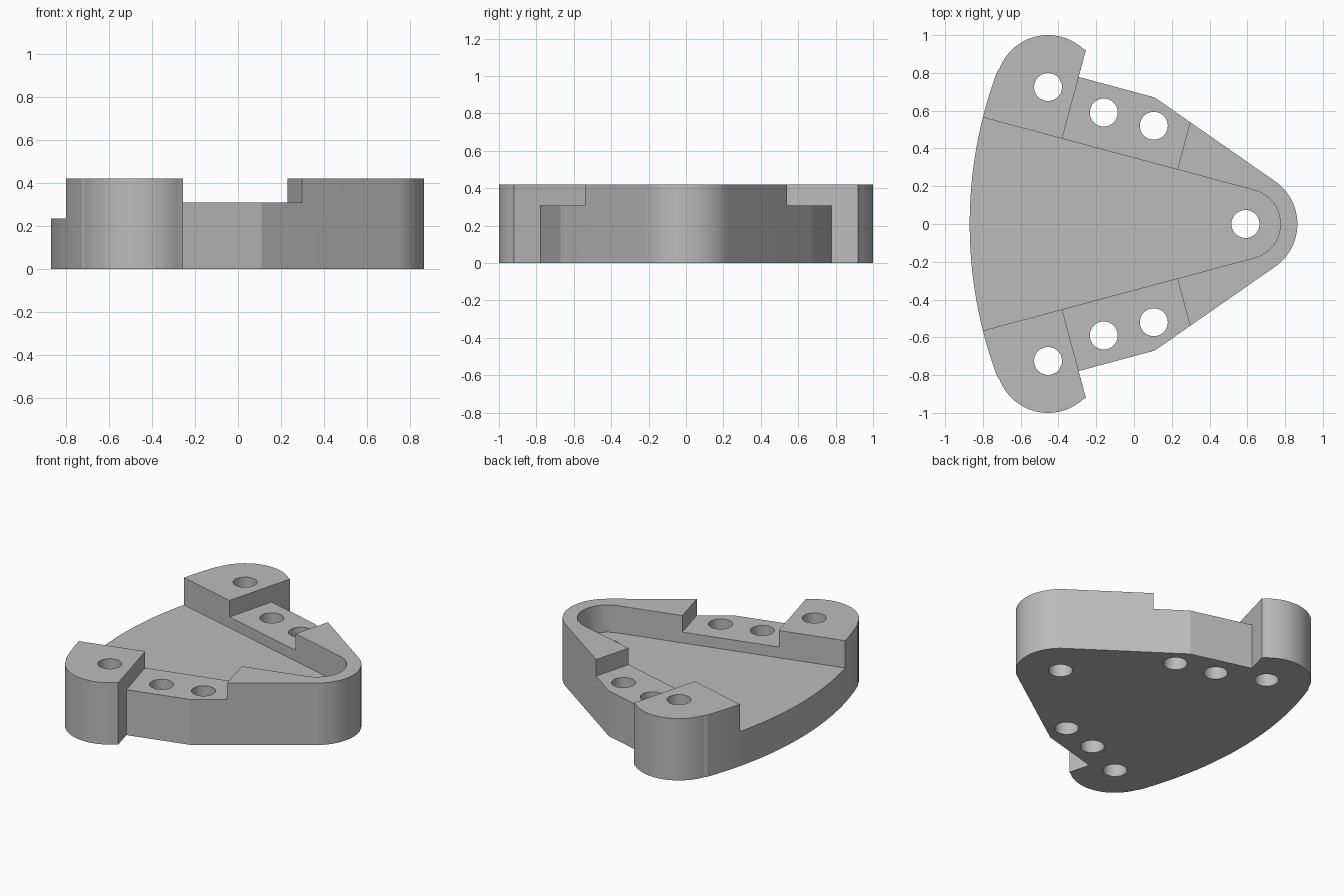
import bpy, bmesh, math
from mathutils import Vector

if "Cube" in bpy.data.objects:
    bpy.data.objects.remove(bpy.data.objects["Cube"])

TOP, LEDGE, FLOOR = 0.42, 0.308, 0.235
ACROSS = Vector((math.sin(math.radians(15)), math.cos(math.radians(15))))


def arc(cx, cy, r, a0, a1, n):
    """Points along an arc, angles in degrees."""
    return [(cx + r * math.cos(math.radians(a0 + (a1 - a0) * i / n)),
             cy + r * math.sin(math.radians(a0 + (a1 - a0) * i / n))) for i in range(n + 1)]


def mirrored(points):
    return [(x, -y) for x, y in reversed(points)]


def prisms(name, outlines, z0, z1):
    """One object made of upright prisms, one per outline."""
    bm = bmesh.new()
    for pts in outlines:
        low = [bm.verts.new((x, y, z0)) for x, y in pts]
        high = [bm.verts.new((x, y, z1)) for x, y in pts]
        bm.faces.new(low)
        bm.faces.new(high)
        for i in range(len(pts)):
            j = (i + 1) % len(pts)
            bm.faces.new((low[i], low[j], high[j], high[i]))
    bmesh.ops.recalc_face_normals(bm, faces=bm.faces)
    mesh = bpy.data.meshes.new(name)
    bm.to_mesh(mesh)
    bm.free()
    obj = bpy.data.objects.new(name, mesh)
    bpy.context.collection.objects.link(obj)
    return obj


# Body outline: bowed rear edge, rounded ears, tapered sides, round nose
step1 = Vector((-0.38, 0.453))
step2 = Vector((0.23, 0.29))
ear_tip = step1 + ACROSS * 0.484
corner = step1 + ACROSS * 0.337
ear_c = (-0.455, 0.725)
ear_start = math.degrees(math.atan2(ear_tip.y - ear_c[1], ear_tip.x - ear_c[0]))
upper = arc(0.59, 0, 0.275, 0, 55.2, 16)
upper += [(0.11, 0.67), tuple(corner), tuple(ear_tip)]
upper += arc(*ear_c, 0.275, ear_start, 159.1, 30)[1:]
upper += arc(1.445, 0, 2.315, 159.6, 180, 16)
body = prisms("bracket_body", [upper + mirrored(upper)[1:-1]], 0, TOP)

# Tapered pocket, open at the rear
wall = arc(0.59, 0, 0.185, 0, 75, 20)
end = wall[-1]
wall.append((-1.2, end[1] + (end[0] + 1.2) * math.tan(math.radians(15))))
pocket = prisms("pocket_cutter", [wall + mirrored(wall)[:-1]], FLOOR, 1)

# Lowered ledges on both sides
notch = [tuple(p) for p in (step1 - ACROSS * 0.1, corner + ACROSS * 0.002,
                            Vector((0.0, 1.1)), step2 + ACROSS * 0.6, step2 - ACROSS * 0.1)]
ledges = prisms("ledge_cutter", [notch, mirrored(notch)], LEDGE, 1)

# Through holes
centres = [(0.59, 0)] + [(x, s * y) for s in (1, -1)
                         for x, y in ((-0.455, 0.725), (-0.16, 0.59), (0.105, 0.52))]
holes = prisms("hole_cutter", [arc(x, y, 0.074, 0, 360 * 39 / 40, 39) for x, y in centres], -1, 1)

bpy.context.view_layer.objects.active = body
body.select_set(True)
for cutter in (pocket, ledges, holes):
    mod = body.modifiers.new(cutter.name, 'BOOLEAN')
    mod.operation = 'DIFFERENCE'
    mod.solver = 'EXACT'
    mod.object = cutter
    bpy.ops.object.modifier_apply(modifier=mod.name)
    bpy.data.objects.remove(cutter)

# Single grey finish
grey = bpy.data.materials.new("grey")
grey.diffuse_color = (0.5, 0.5, 0.5, 1)
grey.use_nodes = True
grey.node_tree.nodes["Principled BSDF"].inputs["Base Color"].default_value = grey.diffuse_color
body.data.materials.clear()
body.data.materials.append(grey)
bpy.ops.object.shade_smooth_by_angle(angle=math.radians(15))
